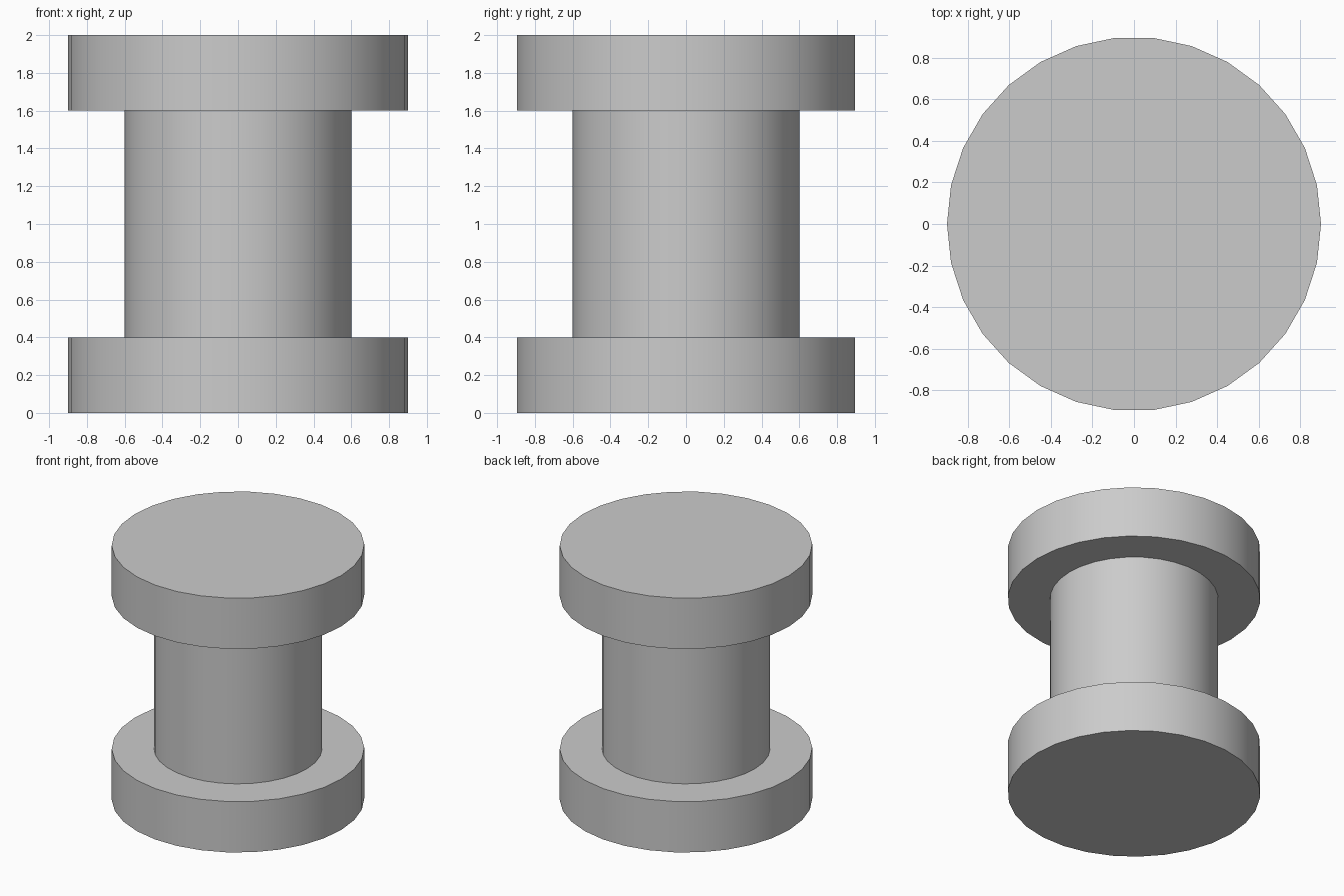
import bpy
import math

cube = bpy.data.objects.get("Cube")
if cube:
    bpy.data.objects.remove(cube, do_unlink=True)

grey = bpy.data.materials.new("plain grey")
grey.use_nodes = True
colour = (0.6, 0.6, 0.6, 1)
grey.diffuse_color = colour
grey.node_tree.nodes["Principled BSDF"].inputs["Base Color"].default_value = colour


def disc(name, radius, bottom, top, sides):
    """Upright smooth cylinder with a corner on the +x axis."""
    bpy.ops.mesh.primitive_cylinder_add(
        vertices=sides, radius=radius, depth=top - bottom,
        location=(0, 0, (bottom + top) / 2), rotation=(0, 0, math.pi / 2))
    part = bpy.context.object
    part.name = name
    part.data.materials.append(grey)
    bpy.ops.object.shade_smooth_by_angle(angle=math.radians(30))


# Flanges and the core between them
disc("bottom_flange", 0.9, 0, 0.4, 30)
disc("core", 0.6, 0.4, 1.6, 32)
disc("top_flange", 0.9, 1.6, 2, 30)
